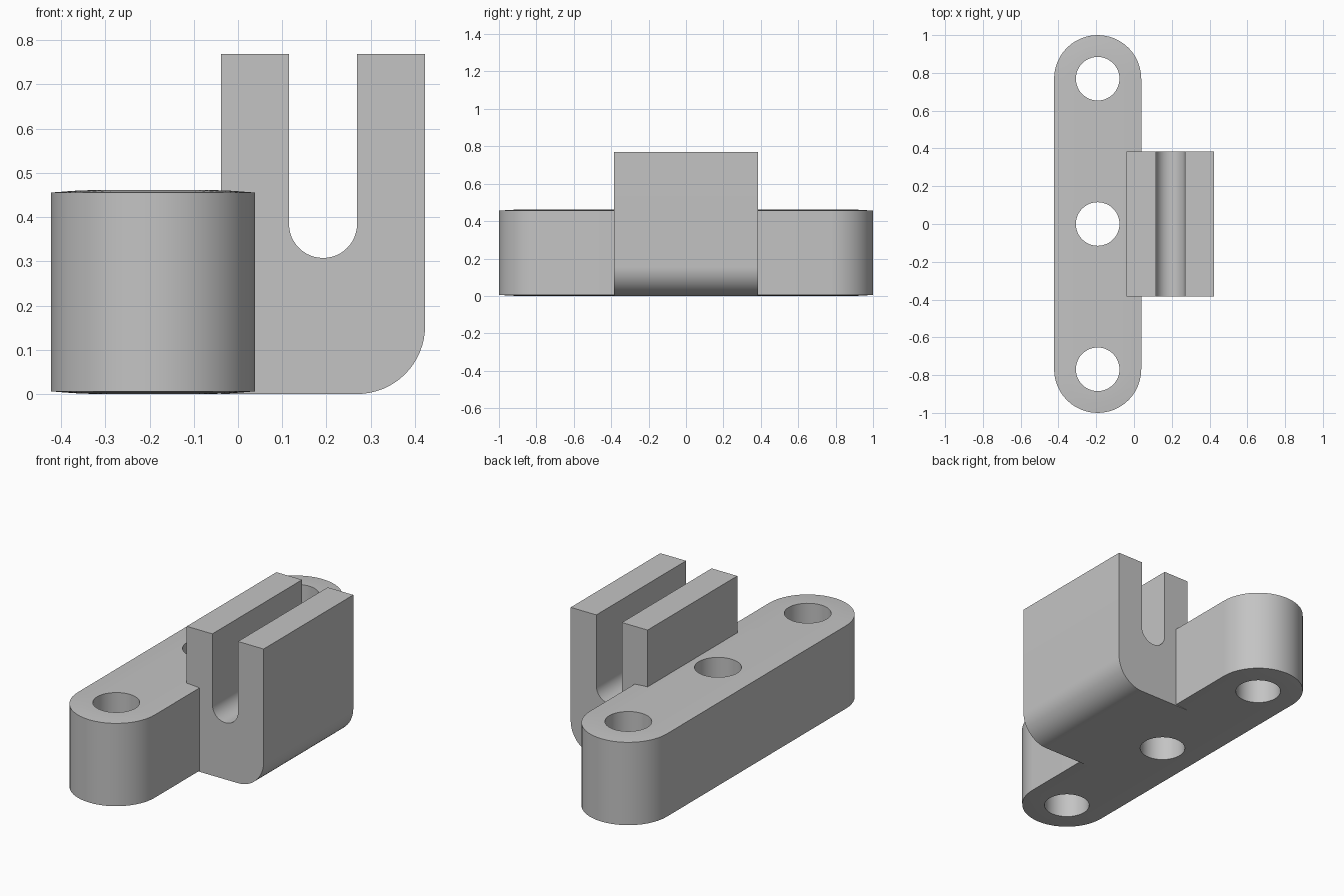
import bpy
import bmesh
from math import sin, cos, pi, radians

cube = bpy.data.objects.get("Cube")
if cube:
    bpy.data.objects.remove(cube, do_unlink=True)

U = 1 / 13                 # design unit: the bar is 26 units long
BAR_X = -2.5 * U           # centre line of the bar
SLOT_X = 2.5 * U           # centre line of the slotted block
BAR_H = 6 * U

grey = bpy.data.materials.new("plain grey")
grey.use_nodes = True
grey.diffuse_color = (0.55, 0.55, 0.55, 1)
grey.node_tree.nodes["Principled BSDF"].inputs["Base Color"].default_value = grey.diffuse_color


def arc(cx, cy, r, start, end, steps):
    """Points along an arc, angles in degrees."""
    angles = [radians(start + (end - start) * i / steps) for i in range(steps + 1)]
    return [(cx + r * cos(a), cy + r * sin(a)) for a in angles]


def loft(name, rings):
    """Join matching rings of 3D points and cap both ends."""
    bm = bmesh.new()
    loops = [[bm.verts.new(p) for p in ring] for ring in rings]
    for a, b in zip(loops, loops[1:]):
        for i in range(len(a)):
            j = (i + 1) % len(a)
            bm.faces.new((a[i], a[j], b[j], b[i]))
    bm.faces.new(loops[0][::-1])
    bm.faces.new(loops[-1])
    bmesh.ops.recalc_face_normals(bm, faces=bm.faces[:])
    mesh = bpy.data.meshes.new(name)
    bm.to_mesh(mesh)
    bm.free()
    mesh.materials.append(grey)
    obj = bpy.data.objects.new(name, mesh)
    bpy.context.collection.objects.link(obj)
    return obj


def make_active(obj):
    bpy.ops.object.select_all(action='DESELECT')
    obj.select_set(True)
    bpy.context.view_layer.objects.active = obj


def stadium(r, z):
    """Round-ended outline of the bar."""
    pts = arc(BAR_X, 10 * U, r, 0, 180, 24) + arc(BAR_X, -10 * U, r, 180, 360, 24)
    return [(x, y, z) for x, y in pts]


# Mounting bar, with its faces very slightly crowned towards the rim
crown = [(0.10, 0), (0.05, 0.002), (0, 0.006)]
rings = [stadium(3 * U - inset, drop) for inset, drop in crown]
rings += [stadium(3 * U - inset, BAR_H - drop) for inset, drop in reversed(crown)]
bar = loft("mounting_bar", rings)

# Three screw holes through the bar
for y in (-10 * U, 0, 10 * U):
    circle = arc(BAR_X, y, 1.5 * U, 0, 360, 48)[:-1]
    cutter = loft("hole_cutter", [[(px, py, z) for px, py in circle] for z in (-0.1, BAR_H + 0.1)])
    cutter.hide_render = True
    make_active(bar)
    cut = bar.modifiers.new("screw_hole", 'BOOLEAN')
    cut.operation = 'DIFFERENCE'
    cut.solver = 'EXACT'
    cut.object = cutter
    bpy.ops.object.modifier_apply(modifier=cut.name)
    bpy.data.objects.remove(cutter, do_unlink=True)

# Slotted block: U-shaped profile with one rounded lower corner
top = 10 * U
profile = [(-0.5 * U, 0)]
profile += arc(3.5 * U, 2 * U, 2 * U, -90, 0, 16)
profile += [(5.5 * U, top), (3.5 * U, top)]
profile += arc(SLOT_X, 5 * U, U, 0, -180, 24)
profile += [(1.5 * U, top), (-0.5 * U, top)]
block = loft("slotted_block", [[(x, y, z) for x, z in profile] for y in (-5 * U, 5 * U)])

for obj in (bar, block):
    make_active(obj)
    bpy.ops.object.shade_smooth_by_angle(angle=radians(30))
